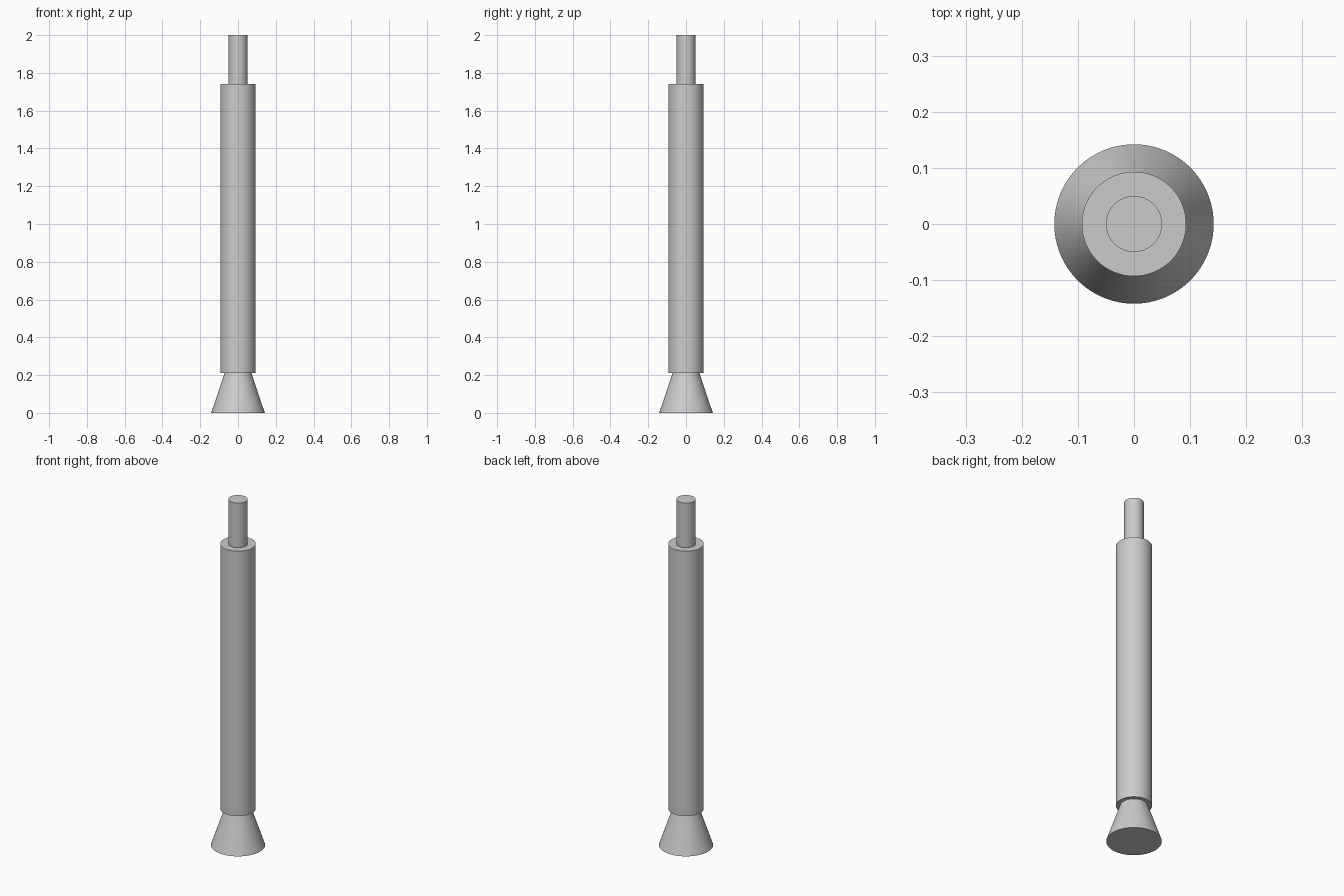
import bpy
import math

cube = bpy.data.objects.get("Cube")
if cube:
    bpy.data.objects.remove(cube, do_unlink=True)

# One plain grey metal for all parts
metal = bpy.data.materials.new("grey metal")
metal.use_nodes = True
colour = (0.6, 0.6, 0.6, 1)
metal.diffuse_color = colour
metal.node_tree.nodes["Principled BSDF"].inputs["Base Color"].default_value = colour


def turned_part(name, bottom, top, bottom_radius, top_radius):
    """Round, capped part standing on the central axis."""
    bpy.ops.mesh.primitive_cone_add(
        vertices=96, radius1=bottom_radius, radius2=top_radius,
        depth=top - bottom, location=(0, 0, (bottom + top) / 2))
    part = bpy.context.object
    part.name = name
    part.data.materials.append(metal)
    bpy.ops.object.shade_smooth_by_angle(angle=math.radians(30))
    return part


# Flared foot, long main tube and the thin rod on top
turned_part("flared_foot", 0, 0.21, 0.142, 0.071)
turned_part("main_tube", 0.21, 1.742, 0.093, 0.093)
turned_part("top_rod", 1.742, 2, 0.05, 0.05)
